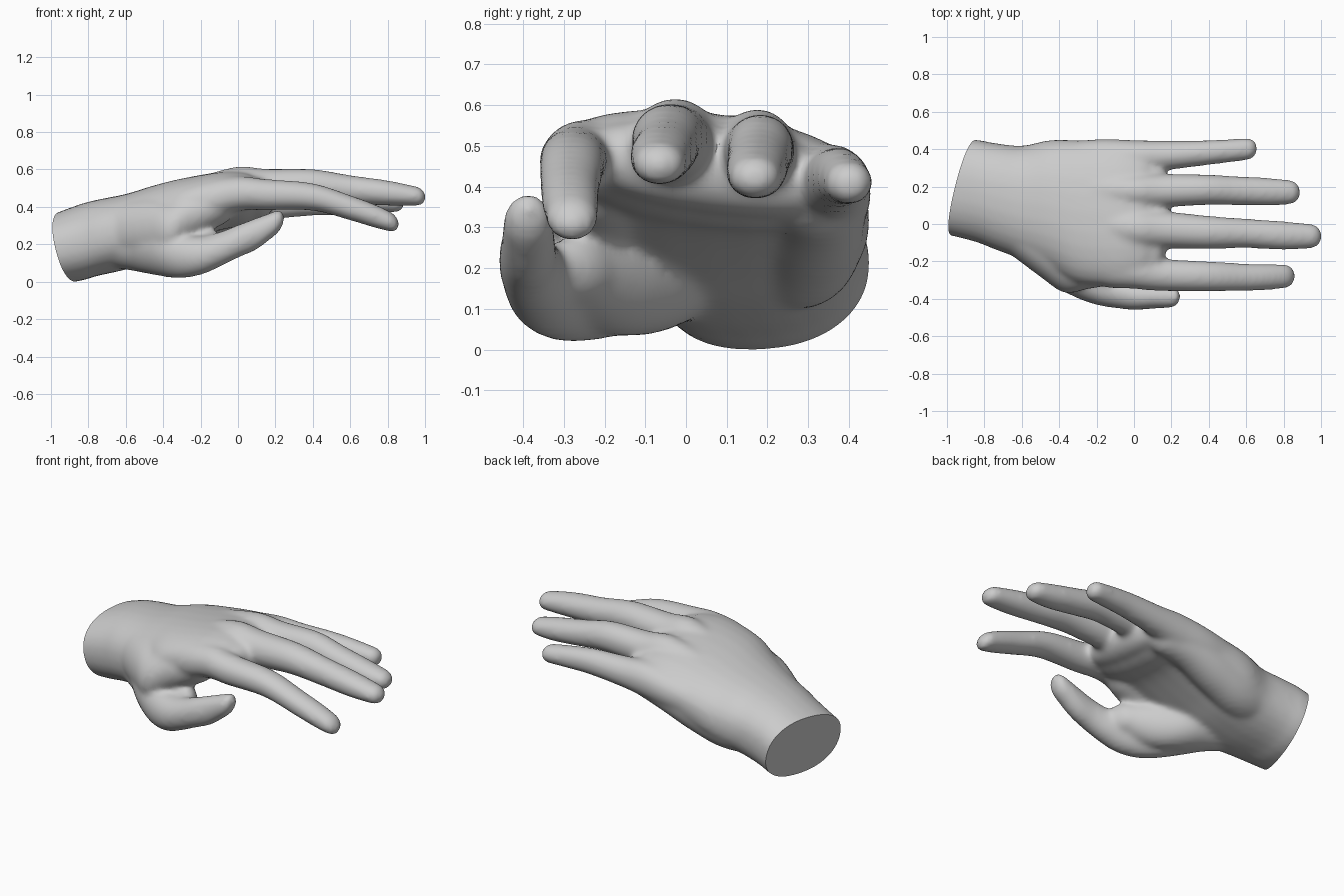
import bpy
import bmesh
import math
from mathutils import Vector

default_cube = bpy.data.objects.get("Cube")
if default_cube:
    bpy.data.objects.remove(default_cube, do_unlink=True)

SIDES = 28
STEPS = 5
MARGIN = .004  # makes up for the softening of the skin

# Each section: x, centre y, centre z, half width, half height
forearm_and_palm = [
    (-1.1, .21, .145, .24, .17), (-.86, .18, .205, .268, .2),
    (-.75, .15, .235, .28, .2), (-.6, .115, .267, .3, .198),
    (-.45, .1, .315, .345, .195), (-.3, .065, .37, .38, .175),
    (-.1, .055, .43, .38, .145), (.03, .06, .44, .36, .13),
    (.09, .06, .442, .33, .105)]
index_finger = [
    (-.5, -.05, .35, .1, .1), (-.2, -.21, .425, .11, .11),
    (0, -.248, .47, .095, .09), (.15, -.272, .465, .083, .08),
    (.4, -.28, .453, .077, .07), (.6, -.285, .395, .07, .064),
    (.72, -.283, .355, .066, .06), (.81, -.28, .323, .061, .051)]
middle_finger = [
    (-.5, .06, .37, .1, .1), (-.2, 0, .45, .1, .11),
    (0, -.025, .512, .1, .1), (.15, -.03, .505, .096, .095),
    (.4, -.045, .515, .085, .083), (.6, -.05, .493, .075, .073),
    (.8, -.062, .474, .073, .064), (.955, -.065, .457, .061, .049)]
ring_finger = [
    (-.5, .2, .37, .1, .1), (-.2, .18, .44, .1, .11),
    (0, .175, .487, .09, .1), (.15, .178, .483, .087, .09),
    (.38, .183, .49, .078, .082), (.55, .178, .463, .074, .071),
    (.72, .172, .437, .071, .063), (.84, .17, .424, .061, .049)]
little_finger = [
    (-.5, .32, .33, .1, .1), (-.2, .35, .375, .1, .1),
    (0, .358, .403, .087, .097), (.15, .365, .412, .077, .081),
    (.35, .378, .422, .065, .069), (.48, .389, .418, .06, .06),
    (.61, .4, .41, .055, .05)]
thumb = [
    (-.62, 0, .21, .15, .135), (-.45, -.17, .175, .14, .135),
    (-.32, -.275, .14, .11, .118), (-.2, -.335, .14, .094, .1),
    (-.1, -.365, .172, .081, .09), (0, -.386, .216, .07, .085),
    (.1, -.387, .257, .063, .082), (.19, -.388, .308, .058, .064)]
thenar_pad = [
    (-.72, .03, .22, .13, .13), (-.55, -.06, .195, .15, .135),
    (-.4, -.125, .18, .16, .142), (-.28, -.19, .18, .13, .13),
    (-.16, -.26, .195, .08, .08)]
thumb_web = [
    (-.75, .05, .26, .14, .14), (-.5, -.115, .28, .165, .16),
    (-.37, -.2, .28, .165, .155), (-.25, -.215, .35, .13, .13),
    (-.1, -.2, .41, .12, .11)]
palm_heel = [
    (-.75, .25, .235, .12, .12), (-.5, .28, .25, .14, .145),
    (-.3, .305, .305, .13, .14), (-.1, .32, .355, .11, .11),
    (.04, .31, .38, .1, .1)]


def smooth_path(sections):
    """Pass a smooth curve through all section values."""
    keys = [Vector(s) for s in sections]
    keys = [keys[0]] + keys + [keys[-1]]
    path = []
    for a, b, c, d in zip(keys, keys[1:], keys[2:], keys[3:]):
        for i in range(STEPS):
            t = i / STEPS
            path.append(b + (c - a) * (t / 2)
                        + (a * 2 - b * 5 + c * 4 - d) * (t * t / 2)
                        + (b * 3 - a - c * 3 + d) * (t ** 3 / 2))
    return path + [keys[-1]]


def round_tip(path):
    """Continue the last section into a rounded tip."""
    x, y, z, width, height = path[-1]
    slope = (path[-1] - path[-2]) / (path[-1][0] - path[-2][0])
    tip = []
    for i in range(1, 6):
        angle = math.radians(17 * i)
        reach = min(width, height) * math.sin(angle)
        shrink = math.cos(angle)
        tip.append((x + reach, y + slope[1] * reach, z + slope[2] * reach,
                    width * shrink, height * shrink))
    return path + tip


def loft(bm, sections, power=1.0, tilt=0.0):
    """Skin a closed tube; tilt lowers the little finger side toward the front."""
    rings = []
    for x, y, z, width, height in round_tip(smooth_path(sections)):
        shear = tilt * min(1, max(0, x + .7))
        ring = []
        for i in range(SIDES):
            angle = math.tau * i / SIDES
            c, s = math.cos(angle), math.sin(angle)
            dy = math.copysign(abs(c) ** power, c) * (width + MARGIN)
            dz = math.copysign(abs(s) ** power, s) * (height + MARGIN)
            ring.append(bm.verts.new((x, y + dy, z + dz - shear * dy)))
        rings.append(ring)
    for first, second in zip(rings, rings[1:]):
        for i in range(SIDES):
            j = (i + 1) % SIDES
            bm.faces.new((first[i], first[j], second[j], second[i]))
    bm.faces.new(rings[0])
    bm.faces.new(rings[-1])


# Overlapping parts of the hand
bm = bmesh.new()
loft(bm, forearm_and_palm, power=.88, tilt=.16)
for part in (index_finger, middle_finger, ring_finger, little_finger,
             thumb, thenar_pad, thumb_web, palm_heel):
    loft(bm, part)
bmesh.ops.recalc_face_normals(bm, faces=bm.faces[:])
mesh = bpy.data.meshes.new("hand")
bm.to_mesh(mesh)
bm.free()
hand = bpy.data.objects.new("hand", mesh)
bpy.context.collection.objects.link(hand)

# Fuse the parts into one skin and soften the joins
fuse = hand.modifiers.new("fuse", 'REMESH')
fuse.mode = 'VOXEL'
fuse.voxel_size = .013
soften = hand.modifiers.new("soften", 'SMOOTH')
soften.factor = .5
soften.iterations = 18
graph = bpy.context.evaluated_depsgraph_get()
skin = bpy.data.meshes.new_from_object(hand.evaluated_get(graph))
hand.modifiers.clear()
hand.data = skin

# Slanted flat cut at the wrist
bm = bmesh.new()
bm.from_mesh(skin)
cut = bmesh.ops.bisect_plane(
    bm, geom=bm.verts[:] + bm.edges[:] + bm.faces[:],
    plane_co=(-1, -.05, .28), plane_no=(1, -.27, .26), clear_inner=True)
rim = [e for e in cut["geom_cut"] if isinstance(e, bmesh.types.BMEdge)]
bmesh.ops.holes_fill(bm, edges=rim, sides=0)
bmesh.ops.recalc_face_normals(bm, faces=bm.faces[:])
bm.to_mesh(skin)
bm.free()

# Single skin colour
grey = bpy.data.materials.new("plain grey")
grey.use_nodes = True
colour = (.6, .6, .6, 1)
grey.diffuse_color = colour
grey.node_tree.nodes["Principled BSDF"].inputs["Base Color"].default_value = colour
skin.materials.clear()
skin.materials.append(grey)

bpy.ops.object.select_all(action='DESELECT')
hand.select_set(True)
bpy.context.view_layer.objects.active = hand
bpy.ops.object.shade_smooth_by_angle(angle=math.radians(40))
